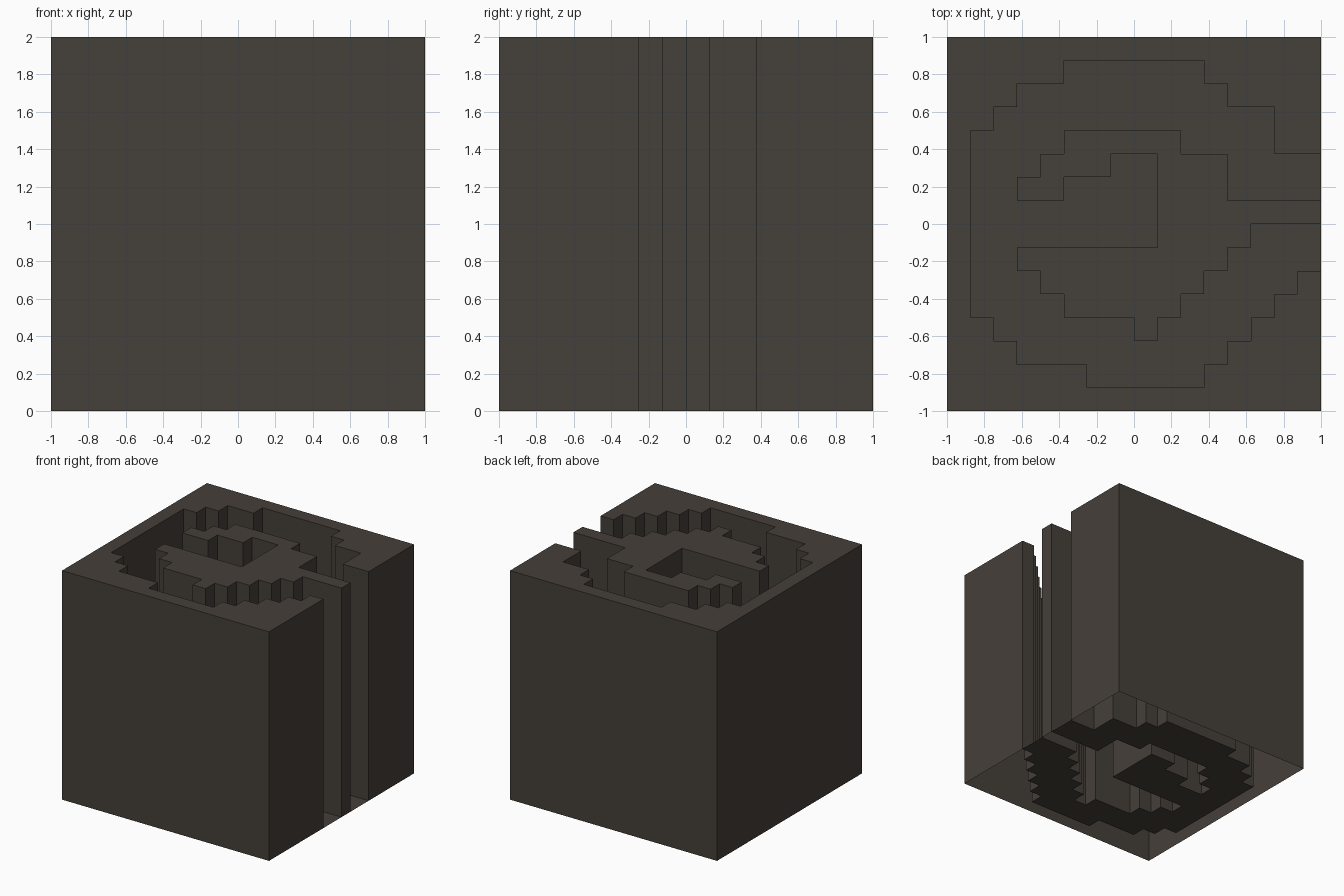
import bpy, bmesh, math

if "Cube" in bpy.data.objects:
    bpy.data.objects.remove(bpy.data.objects["Cube"])

# Plan of the block: 16 x 16 cells, back row first.
# Each row lists the column ranges where the channel is cut.
CHANNEL = [
    [], [(5, 10)], [(3, 11)], [(2, 13)],
    [(1, 4), (10, 13)], [(1, 3), (7, 8), (12, 15)],
    [(1, 2), (5, 8), (12, 15)], [(1, 8)],
    [(1, 8), (13, 15)], [(1, 2), (12, 15)],
    [(1, 3), (11, 14)], [(1, 4), (10, 13)],
    [(2, 7), (9, 12)], [(3, 11)], [(6, 10)], [],
]
N, CELL, TOP = 16, 0.125, 2.0

stone = bpy.data.materials.new("dark brown stone")
stone.diffuse_color = (0.06, 0.05, 0.041, 1)
stone.use_nodes = True
stone.node_tree.nodes["Principled BSDF"].inputs["Base Color"].default_value = stone.diffuse_color


def is_solid(i, j):
    """True where cell (column i, row j counted from the front) is full height."""
    if not (0 <= i < N and 0 <= j < N):
        return False
    return not any(a <= i <= b for a, b in CHANNEL[N - 1 - j])


def make_part(name, quads):
    bm = bmesh.new()
    for quad in quads:
        bm.faces.new([bm.verts.new((i * CELL - 1, j * CELL - 1, z)) for i, j, z in quad])
    bmesh.ops.remove_doubles(bm, verts=bm.verts, dist=0.0001)
    # merge the cells into large flat faces
    bmesh.ops.dissolve_limit(bm, angle_limit=math.radians(1), verts=bm.verts, edges=bm.edges)
    bmesh.ops.triangulate(bm, faces=[f for f in bm.faces if len(f.verts) > 4])
    mesh = bpy.data.meshes.new(name)
    bm.to_mesh(mesh)
    bm.free()
    mesh.materials.append(stone)
    bpy.context.collection.objects.link(bpy.data.objects.new(name, mesh))


def cell_top(i, j, z):
    return [(i, j, z), (i + 1, j, z), (i + 1, j + 1, z), (i, j + 1, z)]


tops, walls, floor = [], [], []
for i in range(N):
    for j in range(N):
        if not is_solid(i, j):
            floor.append(cell_top(i, j, 0))
            continue
        tops.append(cell_top(i, j, TOP))
        # walls wherever the full-height cell meets the channel or the outside
        corners = [(i, j), (i + 1, j), (i + 1, j + 1), (i, j + 1)]
        for k, (di, dj) in enumerate([(0, -1), (1, 0), (0, 1), (-1, 0)]):
            if not is_solid(i + di, j + dj):
                a, b = corners[k], corners[(k + 1) % 4]
                walls.append([(*a, 0), (*b, 0), (*b, TOP), (*a, TOP)])

# hollow shell, open underneath, and the floor of the channel
make_part("block_top", tops)
make_part("block_walls", walls)
make_part("channel_floor", floor)
